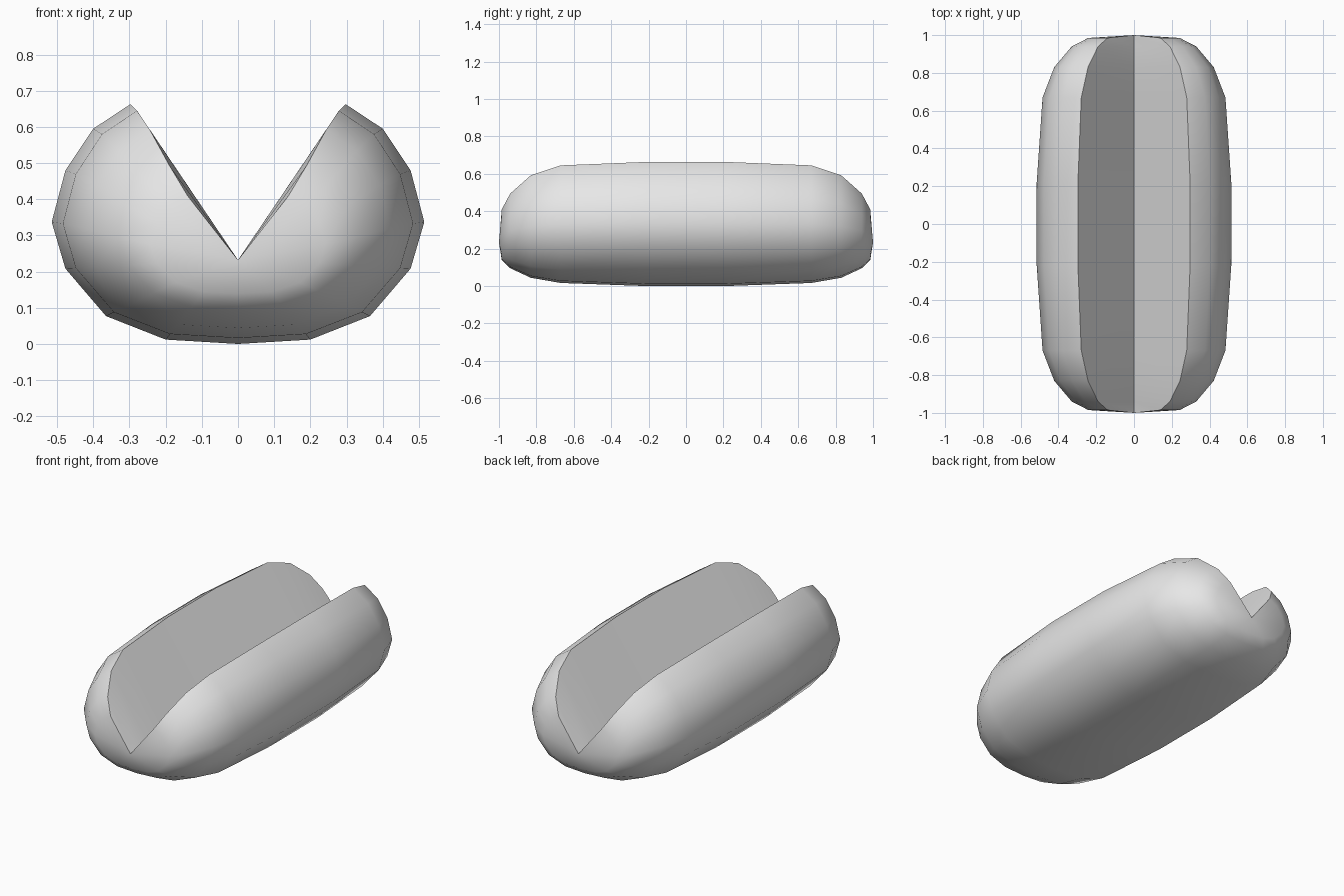
import bpy, bmesh, math

cube = bpy.data.objects.get("Cube")
if cube:
    bpy.data.objects.remove(cube, do_unlink=True)

# One plain grey
grey = bpy.data.materials.new("plain grey")
grey.use_nodes = True
grey.diffuse_color = (0.8, 0.8, 0.8, 1)
grey.node_tree.nodes["Principled BSDF"].inputs["Base Color"].default_value = (0.8, 0.8, 0.8, 1)

# Half cross-section: groove floor and rim are handled by the first and last points
GROOVE_Z = 0.232
HALF = [(0.2, 0.012), (0.365, 0.077), (0.477, 0.208), (0.515, 0.337),
        (0.477, 0.48), (0.4, 0.595), (0.297, 0.663)]
SECTION = ([(0, 0)] + HALF + [(0, GROOVE_Z)]
           + [(-x, z) for x, z in reversed(HALF)])

# Stations along the length: y, width scale, height scale
STATIONS = [(0.22, 1, 1), (0.67, 0.94, 0.93), (0.83, 0.82, 0.81),
            (0.94, 0.64, 0.59), (0.985, 0.47, 0.4)]
STATIONS = [(-y, w, h) for y, w, h in reversed(STATIONS)] + STATIONS


def top_scale(z, h):
    # the upper half shrinks a little less than the lower half
    return GROOVE_Z + (z - GROOVE_Z) * (min(1, h * 1.03) if z > GROOVE_Z else h)


# Loft the split bun and close both ends to a point
bm = bmesh.new()
rings = [[bm.verts.new((x * w, y, top_scale(z, h))) for x, z in SECTION]
         for y, w, h in STATIONS]
n = len(SECTION)
for a, b in zip(rings, rings[1:]):
    for i in range(n):
        j = (i + 1) % n
        bm.faces.new((a[i], a[j], b[j], b[i]))
for ring, y in ((rings[0], -1), (rings[-1], 1)):
    tip = bm.verts.new((0, y, GROOVE_Z))
    for i in range(n):
        bm.faces.new((ring[i], ring[(i + 1) % n], tip))
bmesh.ops.recalc_face_normals(bm, faces=bm.faces)

mesh = bpy.data.meshes.new("split_bun")
bm.to_mesh(mesh)
bm.free()
mesh.materials.append(grey)
bun = bpy.data.objects.new("split_bun", mesh)
bpy.context.collection.objects.link(bun)

# Smooth crust, crisp groove edges
bpy.ops.object.select_all(action="DESELECT")
bun.select_set(True)
bpy.context.view_layer.objects.active = bun
bpy.ops.object.shade_smooth_by_angle(angle=math.radians(40))
